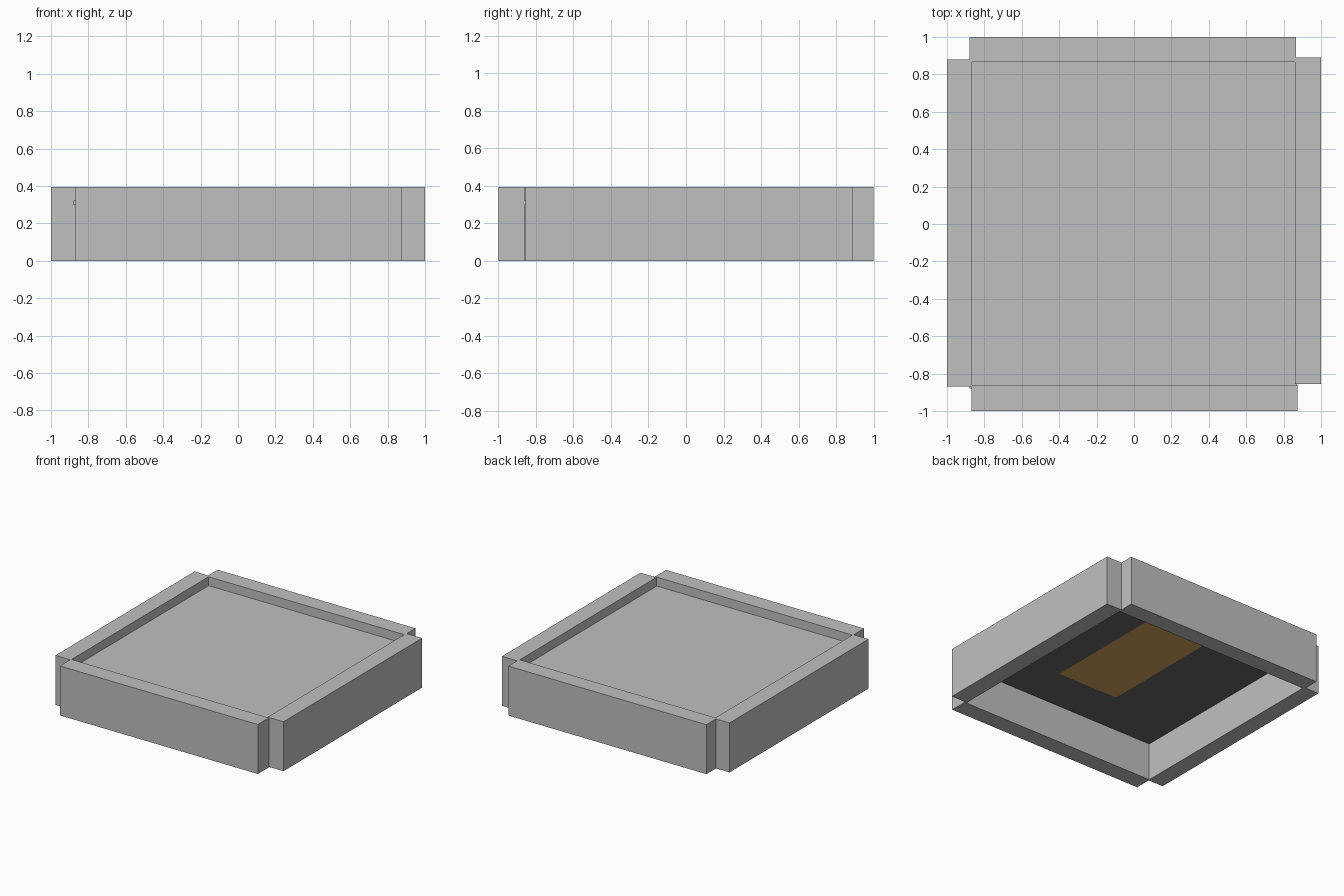
import bpy, bmesh

if "Cube" in bpy.data.objects:
    bpy.data.objects.remove(bpy.data.objects["Cube"])


def material(name, rgb):
    m = bpy.data.materials.new(name)
    m.diffuse_color = (*rgb, 1)
    m.use_nodes = True
    m.node_tree.nodes["Principled BSDF"].inputs["Base Color"].default_value = m.diffuse_color
    return m


GREY = material("light grey", (0.53, 0.53, 0.53))
DARK = material("dark grey", (0.136, 0.136, 0.136))
TAN = material("tan", (0.69, 0.40, 0.11))


def box(name, lo, hi, mats=(GREY,), cuts=(), rule=None):
    """Axis-aligned box, optionally sliced by planes and coloured by a rule."""
    bm = bmesh.new()
    bmesh.ops.create_cube(bm, size=1)
    for v in bm.verts:
        v.co = [(a + b) / 2 + c * (b - a) for a, b, c in zip(lo, hi, v.co)]
    for point, normal in cuts:
        bmesh.ops.bisect_plane(bm, geom=bm.verts[:] + bm.edges[:] + bm.faces[:],
                               plane_co=point, plane_no=normal)
    bm.normal_update()
    if rule:
        for f in bm.faces:
            f.material_index = rule(f)
    me = bpy.data.meshes.new(name)
    bm.to_mesh(me)
    bm.free()
    for m in mats:
        me.materials.append(m)
    ob = bpy.data.objects.new(name, me)
    bpy.context.collection.objects.link(ob)
    return ob


# Four rim walls, slightly offset from one another at the corners
H = 0.394
for name, x0, x1, y0, y1 in (
        ("left_wall", -1.0, -0.865, -0.87, 0.88),
        ("right_wall", 0.86, 1.0, -0.855, 0.89),
        ("back_wall", -0.88, 0.865, 0.865, 1.0),
        ("front_wall", -0.87, 0.875, -1.0, -0.86)):
    box(name, (x0, y0, 0), (x1, y1, H))

# Recessed panel: dark underside with a tan rectangle in the middle
RX0, RX1, RY = -0.25, 0.285, 0.5


def panel_colour(f):
    if f.normal.z > -0.5:
        return 0
    c = f.calc_center_median()
    return 2 if RX0 < c.x < RX1 and abs(c.y) < RY else 1


box("panel", (-0.88, -0.88, 0.297), (0.868, 0.87, 0.323), (GREY, DARK, TAN),
    [((RX0, 0, 0), (1, 0, 0)), ((RX1, 0, 0), (1, 0, 0)),
     ((0, -RY, 0), (0, 1, 0)), ((0, RY, 0), (0, 1, 0))], panel_colour)
